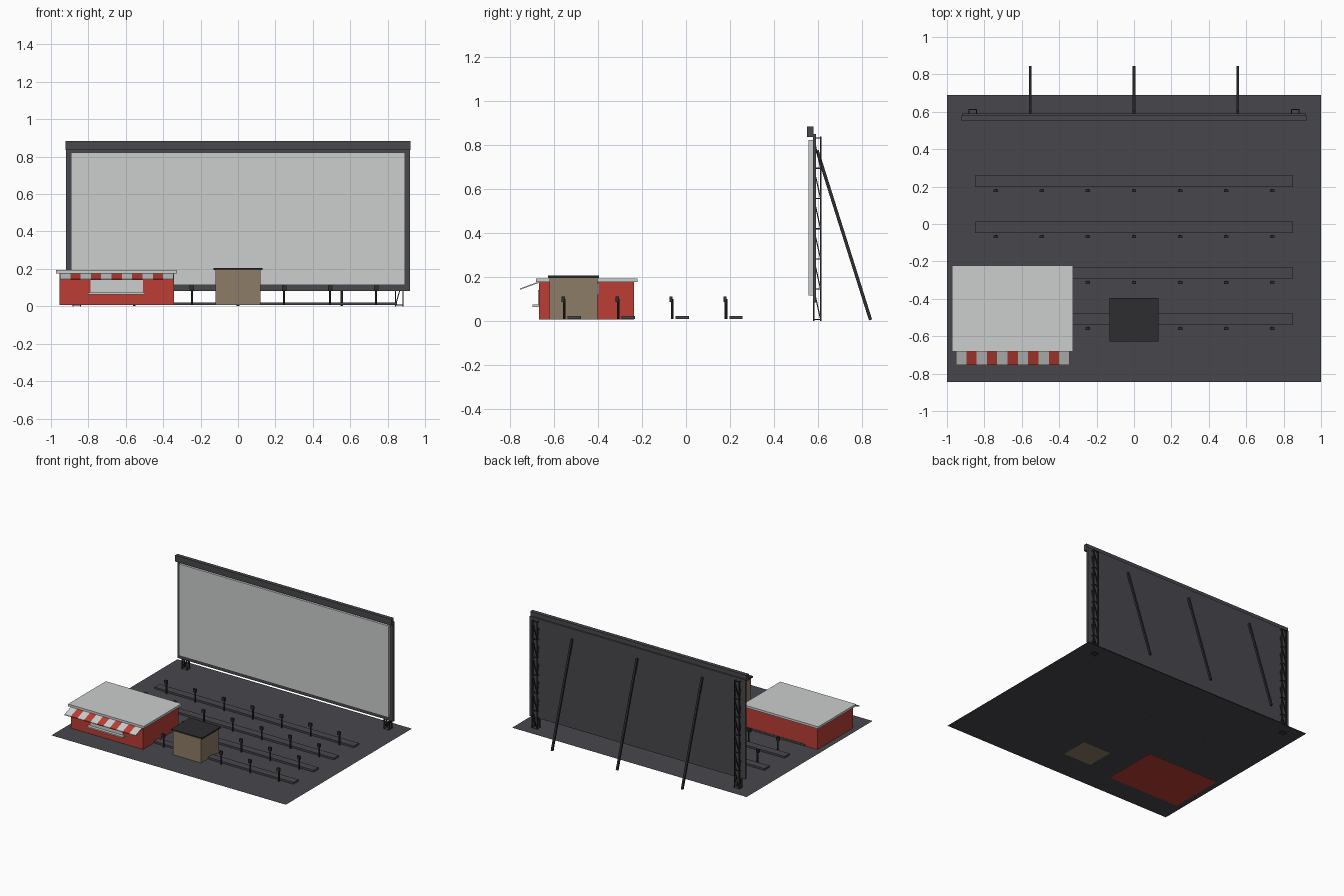
import bpy, bmesh, math
from mathutils import Vector, Matrix

if "Cube" in bpy.data.objects:
    bpy.data.objects.remove(bpy.data.objects["Cube"])


def mat(name, r, g, b):
    m = bpy.data.materials.new(name)
    m.diffuse_color = (r, g, b, 1)
    m.use_nodes = True
    m.node_tree.nodes["Principled BSDF"].inputs["Base Color"].default_value = m.diffuse_color
    return m


ASPHALT = mat("asphalt grey", 0.064, 0.062, 0.072)
FRAME = mat("frame charcoal", 0.066, 0.065, 0.075)
STEEL = mat("dark steel", 0.026, 0.026, 0.029)
WHITE = mat("off white", 0.60, 0.62, 0.61)
RED = mat("snack bar red", 0.50, 0.048, 0.034)
TAN = mat("booth tan", 0.27, 0.20, 0.135)


def finish(name, bm, *mats):
    me = bpy.data.meshes.new(name)
    bm.to_mesh(me)
    bm.free()
    for m in mats:
        me.materials.append(m)
    ob = bpy.data.objects.new(name, me)
    bpy.context.collection.objects.link(ob)
    return ob


def add_box(bm, x, y, z):
    size = (x[1] - x[0], y[1] - y[0], z[1] - z[0])
    mid = ((x[0] + x[1]) / 2, (y[0] + y[1]) / 2, (z[0] + z[1]) / 2)
    bmesh.ops.create_cube(bm, size=1, matrix=Matrix.Translation(mid) @ Matrix.Diagonal((*size, 1)))


def box(name, x, y, z, m):
    bm = bmesh.new()
    add_box(bm, x, y, z)
    return finish(name, bm, m)


def add_beam(bm, a, b, r, sides=4):
    a, b = Vector(a), Vector(b)
    d = b - a
    rot = d.to_track_quat('Z', 'Y').to_matrix().to_4x4()
    spin = Matrix.Rotation(math.pi / 4, 4, 'Z') if sides == 4 else Matrix()
    bmesh.ops.create_cone(bm, cap_ends=True, segments=sides, radius1=r, radius2=r, depth=d.length,
                          matrix=Matrix.Translation((a + b) / 2) @ rot @ spin)


G = 0.007  # ground level

# Ground sheet
bm = bmesh.new()
bmesh.ops.create_grid(bm, x_segments=1, y_segments=1, size=1,
                      matrix=Matrix.Translation((0, -0.0775, G)) @ Matrix.Diagonal((1, 0.7675, 1, 1)))
finish("parking_lot", bm, ASPHALT)

# Screen, backing and cap
box("screen_surface", (-0.893, 0.893), (0.556, 0.578), (0.115, 0.822), WHITE)
box("screen_backing", (-0.92, 0.92), (0.577, 0.592), (0.083, 0.85), FRAME)
box("screen_cap", (-0.922, 0.922), (0.551, 0.58), (0.835, 0.883), FRAME)

# Rear braces
for i, x in enumerate((-0.555, 0, 0.555)):
    bm = bmesh.new()
    add_beam(bm, (x, 0.596, 0.775), (x, 0.839, 0.004), 0.0105)
    finish(f"rear_brace_{i + 1}", bm, STEEL)

# Lattice towers behind each end of the screen
levels = [0.006 + i * 0.1375 for i in range(7)]
for side, cx in (("left", -0.862), ("right", 0.862)):
    bm = bmesh.new()
    x0, x1, y0, y1 = cx - 0.02, cx + 0.02, 0.581, 0.612
    for x in (x0, x1):
        for y in (y0, y1):
            add_beam(bm, (x, y, 0), (x, y, 0.837), 0.0048)
    for i, z in enumerate(levels):
        for y in (y0, y1):
            add_beam(bm, (x0, y, z), (x1, y, z), 0.0035)
        for x in (x0, x1):
            add_beam(bm, (x, y0, z), (x, y1, z), 0.0035)
        if i < 6:
            zt = levels[i + 1]
            for x in (x0, x1):
                add_beam(bm, (x, y0, zt), (x, y1, z), 0.0035)
            for y in (y0, y1):
                add_beam(bm, (x0, y, z), (x1, y, zt), 0.0035)
    finish(f"lattice_tower_{side}", bm, STEEL)

# Parking rows with speaker posts
for r in range(4):
    y = 0.228 - 0.2453 * r
    box(f"parking_row_{r + 1}", (-0.85, 0.85), (y - 0.03, y + 0.03), (G, 0.021), ASPHALT)
    bm = bmesh.new()
    for c in range(-3, 4):
        x = c * 0.246
        add_beam(bm, (x, y - 0.046, G), (x, y - 0.046, 0.1), 0.006, 8)
        add_box(bm, (x - 0.012, x + 0.012), (y - 0.058, y - 0.043), (0.085, 0.111))
    finish(f"speaker_posts_{r + 1}", bm, STEEL)

# Snack bar
box("snack_bar_walls", (-0.955, -0.342), (-0.669, -0.236), (0.006, 0.177), RED)
box("snack_bar_roof", (-0.973, -0.327), (-0.681, -0.221), (0.176, 0.193), WHITE)
box("serving_window", (-0.788, -0.508), (-0.674, -0.667), (0.068, 0.14), WHITE)
box("serving_counter", (-0.802, -0.497), (-0.697, -0.667), (0.063, 0.073), WHITE)

# Striped awning: sloped slab, stripes alternate along x
bm = bmesh.new()
w = 0.607 / 11
for i in range(11):
    xa = -0.952 + i * w
    prof = ((-0.667, 0.179), (-0.755, 0.147), (-0.755, 0.141), (-0.667, 0.173))
    a = [bm.verts.new((xa, y, z)) for y, z in prof]
    b = [bm.verts.new((xa + w, y, z)) for y, z in prof]
    faces = [bm.faces.new((a[k], a[(k + 1) % 4], b[(k + 1) % 4], b[k])) for k in range(4)]
    if i == 0:
        faces.append(bm.faces.new(a[::-1]))
    if i == 10:
        faces.append(bm.faces.new(b))
    for f in faces:
        f.material_index = i % 2
bmesh.ops.remove_doubles(bm, verts=bm.verts, dist=0.0005)
bmesh.ops.recalc_face_normals(bm, faces=bm.faces)
finish("striped_awning", bm, WHITE, RED)

# Projection booth, with its window facing the screen
box("booth_walls", (-0.12, 0.12), (-0.62, -0.403), (0.006, 0.196), TAN)
box("booth_roof", (-0.132, 0.132), (-0.627, -0.396), (0.194, 0.205), STEEL)
box("booth_window", (-0.06, 0.06), (-0.404, -0.396), (0.118, 0.172), WHITE)
